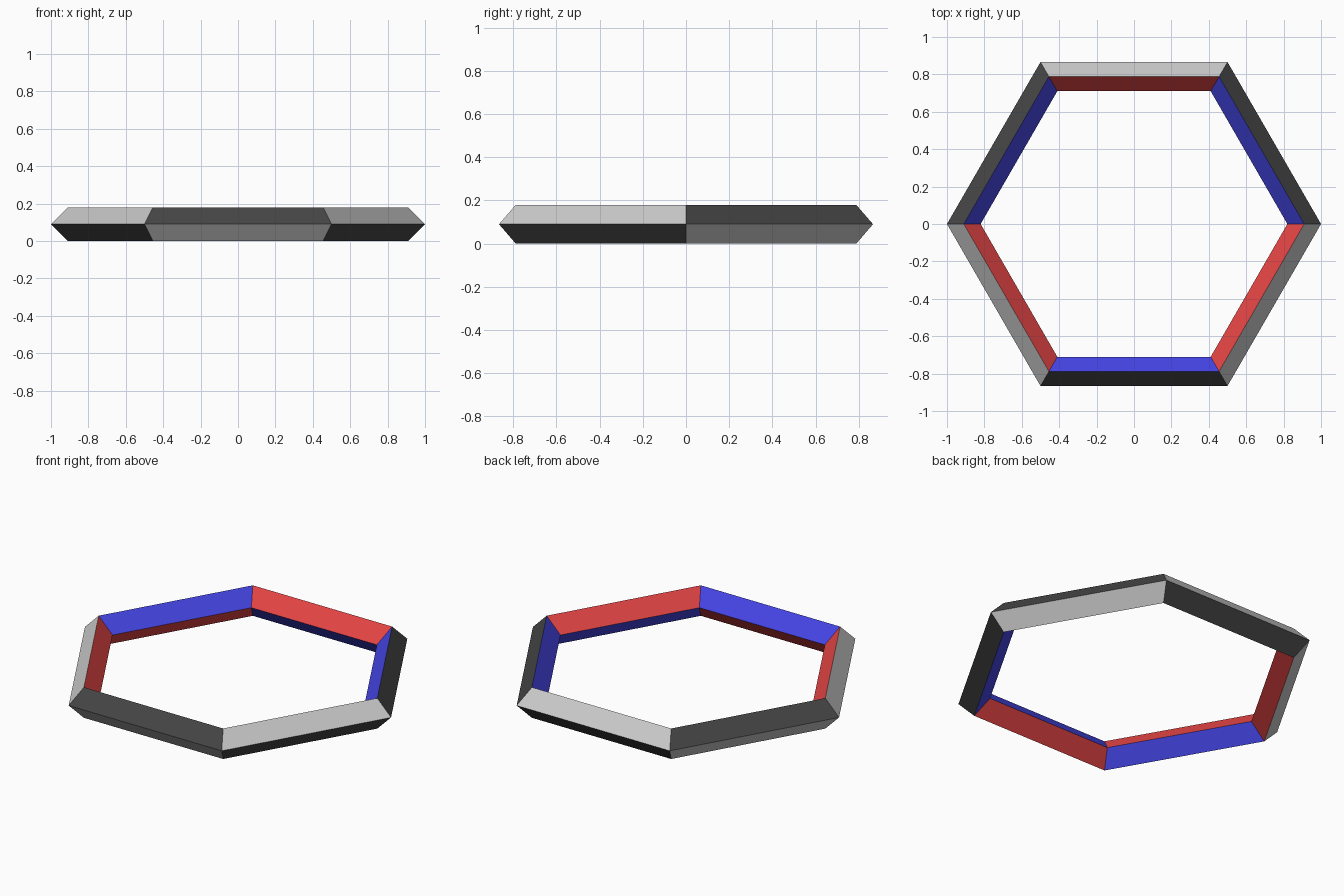
import bpy, math

if "Cube" in bpy.data.objects:
    bpy.data.objects.remove(bpy.data.objects["Cube"])

def material(name, rgb):
    m = bpy.data.materials.new(name)
    m.diffuse_color = (*rgb, 1)
    m.use_nodes = True
    m.node_tree.nodes["Principled BSDF"].inputs["Base Color"].default_value = m.diffuse_color
    return m

MID, TUBE = 0.91, 0.09

# Six-sided ring with a diamond cross-section
bpy.ops.mesh.primitive_torus_add(major_segments=6, minor_segments=4,
                                 major_radius=MID, minor_radius=TUBE,
                                 location=(0, 0, TUBE))
ring = bpy.context.object
ring.name = "hexagonal_ring"
mesh = ring.data

# Outer faces alternate black / light grey, inner faces blue / red
mesh.materials.clear()
for name, rgb in (("black", (0.06, 0.06, 0.06)), ("light_grey", (0.8, 0.8, 0.8)),
                  ("blue", (0.06, 0.06, 0.8)), ("red", (0.8, 0.06, 0.06))):
    mesh.materials.append(material(name, rgb))

# Checker pattern: colours swap between neighbouring sides and between top and bottom
for face in mesh.polygons:
    c = face.center
    side = int((math.atan2(c.y, c.x) % math.tau) // (math.tau / 6))
    flip = (side + (c.z < 0)) % 2
    inner = face.normal.x * c.x + face.normal.y * c.y < 0
    face.material_index = 2 * inner + flip
    face.use_smooth = False
